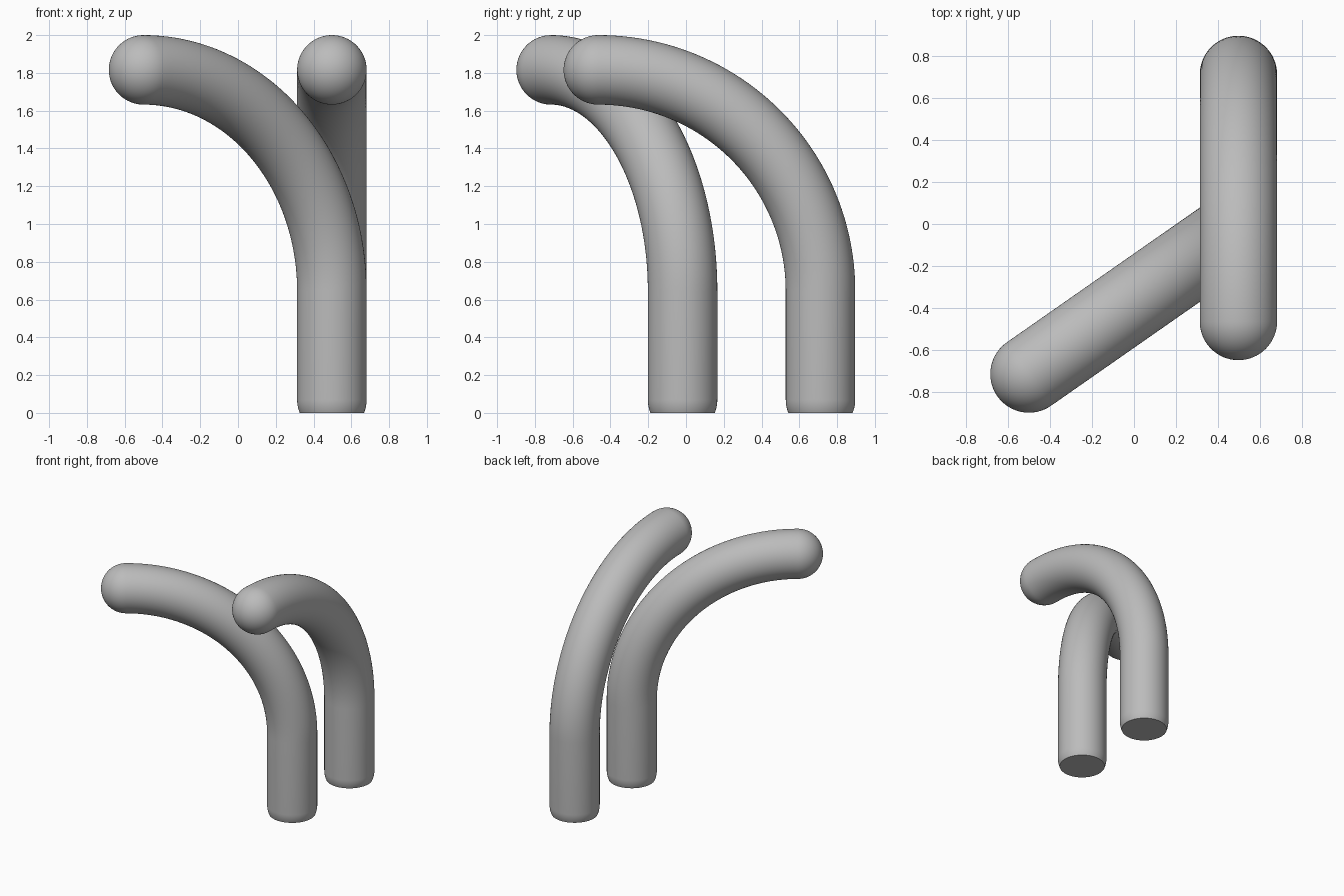
import bpy, bmesh
from math import sin, cos, pi, sqrt, atan2
from mathutils import Vector

cube = bpy.data.objects.get("Cube")
if cube:
    bpy.data.objects.remove(cube, do_unlink=True)

RADIUS = 0.184
TOP = 2 - RADIUS      # height of the tip centre
BEND = 0.645          # height where the bend starts
ROUND = 0.07          # height of the rounded foot
SIDES = 64

grey = bpy.data.materials.new("plain grey")
grey.use_nodes = True
colour = (0.5, 0.5, 0.5, 1)
grey.diffuse_color = colour
grey.node_tree.nodes["Principled BSDF"].inputs["Base Color"].default_value = colour


def bent_tube(name, base, tip):
    base, tip = Vector(base), Vector(tip)
    reach = (tip - base).length
    out = (tip - base).normalized()
    side = Vector((-out.y, out.x, 0))
    up = Vector((0, 0, 1))
    rings = []  # centre, tilt, radius

    # Foot: a ball cut flat by the floor, then the straight post
    for i in range(7):
        z = ROUND * i / 6
        rings.append((base + up * z, 0, sqrt(RADIUS**2 - (ROUND - z)**2)))
    # Quarter bend
    steps = 48
    for i in range(steps + 1):
        a = pi / 2 * i / steps
        centre = base + out * reach * (1 - cos(a)) + up * (BEND + (TOP - BEND) * sin(a))
        tilt = atan2(reach * sin(a), (TOP - BEND) * cos(a))
        rings.append((centre, tilt, RADIUS))
    # Round tip
    for i in range(1, 16):
        a = pi / 2 * i / 16
        rings.append((tip + up * TOP + out * RADIUS * sin(a), pi / 2, RADIUS * cos(a)))

    bm = bmesh.new()
    loops = []
    for centre, tilt, r in rings:
        normal = out * cos(tilt) - up * sin(tilt)
        loops.append([bm.verts.new(centre + (side * cos(t) + normal * sin(t)) * r)
                      for t in (2 * pi * k / SIDES for k in range(SIDES))])
    for low, high in zip(loops, loops[1:]):
        for k in range(SIDES):
            n = (k + 1) % SIDES
            bm.faces.new((low[k], low[n], high[n], high[k]))
    bm.faces.new(loops[0])
    pole = bm.verts.new(tip + up * TOP + out * RADIUS)
    for k in range(SIDES):
        bm.faces.new((loops[-1][k], loops[-1][(k + 1) % SIDES], pole))
    bmesh.ops.recalc_face_normals(bm, faces=bm.faces)

    mesh = bpy.data.meshes.new(name)
    bm.to_mesh(mesh)
    bm.free()
    mesh.materials.append(grey)
    tube = bpy.data.objects.new(name, mesh)
    bpy.context.collection.objects.link(tube)
    bpy.ops.object.select_all(action="DESELECT")
    tube.select_set(True)
    bpy.context.view_layer.objects.active = tube
    bpy.ops.object.shade_smooth_by_angle(angle=pi / 6)


bent_tube("back_bent_tube", (0.497, 0.712, 0), (0.497, -0.464, 0))
bent_tube("front_bent_tube", (0.497, -0.018, 0), (-0.5, -0.714, 0))
